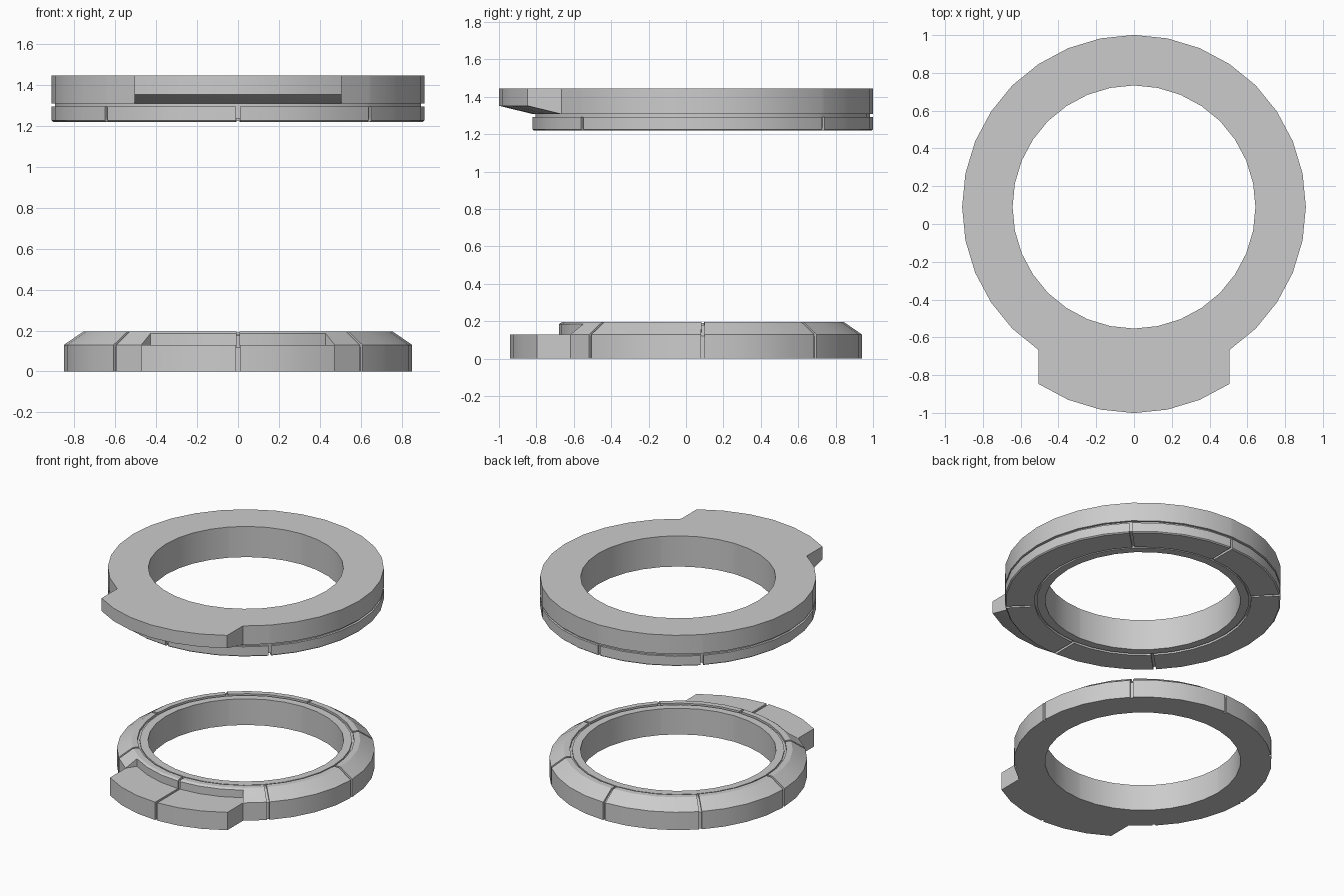
import bpy, bmesh
from math import radians, cos, sin

if "Cube" in bpy.data.objects:
    bpy.data.objects.remove(bpy.data.objects["Cube"])

SIDES = 32
STEP = 360 / SIDES
CENTRE_Y = 0.09
TAB = 0.18          # how far the front tab is pushed forward
HALF_SLOT = 0.6     # half slot width in degrees


def lofted_ring(name, ring, ring_slot, tab, tab_slot, slots):
    """Loft closed (radius, z, forward shift) profiles around the centre.
    slots: steps from the front at which a narrow radial slot is cut."""
    stations = []
    for i in range(-SIDES // 2, SIDES // 2):
        a = -90 + i * STEP
        full, cut = (tab, tab_slot) if abs(i) < 3 else (ring, ring_slot)
        if i in slots:
            stations += [(a - HALF_SLOT, full), (a - HALF_SLOT, cut),
                         (a + HALF_SLOT, cut), (a + HALF_SLOT, full)]
        elif i == -3:
            stations += [(a, ring), (a, tab)]
        elif i == 3:
            stations += [(a, tab), (a, ring)]
        else:
            stations.append((a, full))

    bm = bmesh.new()
    known = {}

    def vert(angle, point):
        r, z, shift = point
        t = radians(angle)
        co = (r * cos(t), r * sin(t) + CENTRE_Y - shift, z)
        key = tuple(round(c, 5) for c in co)
        if key not in known:
            known[key] = bm.verts.new(co)
        return known[key]

    loops = [[vert(a, p) for p in prof] for a, prof in stations]
    n = len(ring)
    for j, la in enumerate(loops):
        lb = loops[(j + 1) % len(loops)]
        for k in range(n):
            m = (k + 1) % n
            quad = list(dict.fromkeys((la[k], la[m], lb[m], lb[k])))
            if len(quad) > 2 and not bm.faces.get(quad):
                bm.faces.new(quad)
    bmesh.ops.recalc_face_normals(bm, faces=bm.faces)
    mesh = bpy.data.meshes.new(name)
    bm.to_mesh(mesh)
    bm.free()
    obj = bpy.data.objects.new(name, mesh)
    bpy.context.collection.objects.link(obj)
    bpy.ops.object.select_all(action='DESELECT')
    obj.select_set(True)
    bpy.context.view_layer.objects.active = obj
    bpy.ops.object.shade_smooth_by_angle(angle=radians(25))


def flat(*pts):
    return [(r, z, 0) for r, z in pts]


def pushed(*pts):
    return [(r, z, TAB) for r, z in pts]


# lower ring: inner lip, groove, sloped panels, front tab with recess
lip = flat((.645, 0), (.645, .19), (.70, .19), (.70, .18), (.715, .18))
lofted_ring(
    "lower_ring",
    lip + flat((.715, .195), (.755, .195), (.77, .185), (.85, .13), (.85, .13), (.85, 0)),
    lip + flat((.715, .18), (.75, .18), (.765, .17), (.836, .12), (.836, .12), (.836, 0)),
    lip + flat((.715, .195), (.755, .195), (.77, .185), (.77, .13)) + pushed((.85, .13), (.85, 0)),
    lip + flat((.715, .18), (.75, .18), (.757, .175), (.757, .118)) + pushed((.836, .118), (.836, 0)),
    slots=(-16, -12, -8, -4, 0, 4, 8, 12))

# upper ring: band with tab above, slotted panels below
under = flat((.643, 1.445), (.643, 1.222), (.70, 1.222), (.70, 1.235), (.715, 1.235))
panel = flat((.715, 1.219), (.902, 1.219), (.91, 1.226), (.91, 1.293))
panel_cut = flat((.715, 1.235), (.895, 1.235), (.895, 1.235), (.895, 1.293))
band = flat((.894, 1.293), (.894, 1.308), (.91, 1.308), (.91, 1.308), (.91, 1.445))
tab_band = flat((.894, 1.293), (.894, 1.308), (.91, 1.308)) + pushed((.91, 1.352), (.91, 1.445))
lofted_ring("upper_ring", under + panel + band, under + panel_cut + band,
            under + panel + tab_band, under + panel_cut + tab_band,
            slots=(-16, -12, -4, 0, 4, 12))
